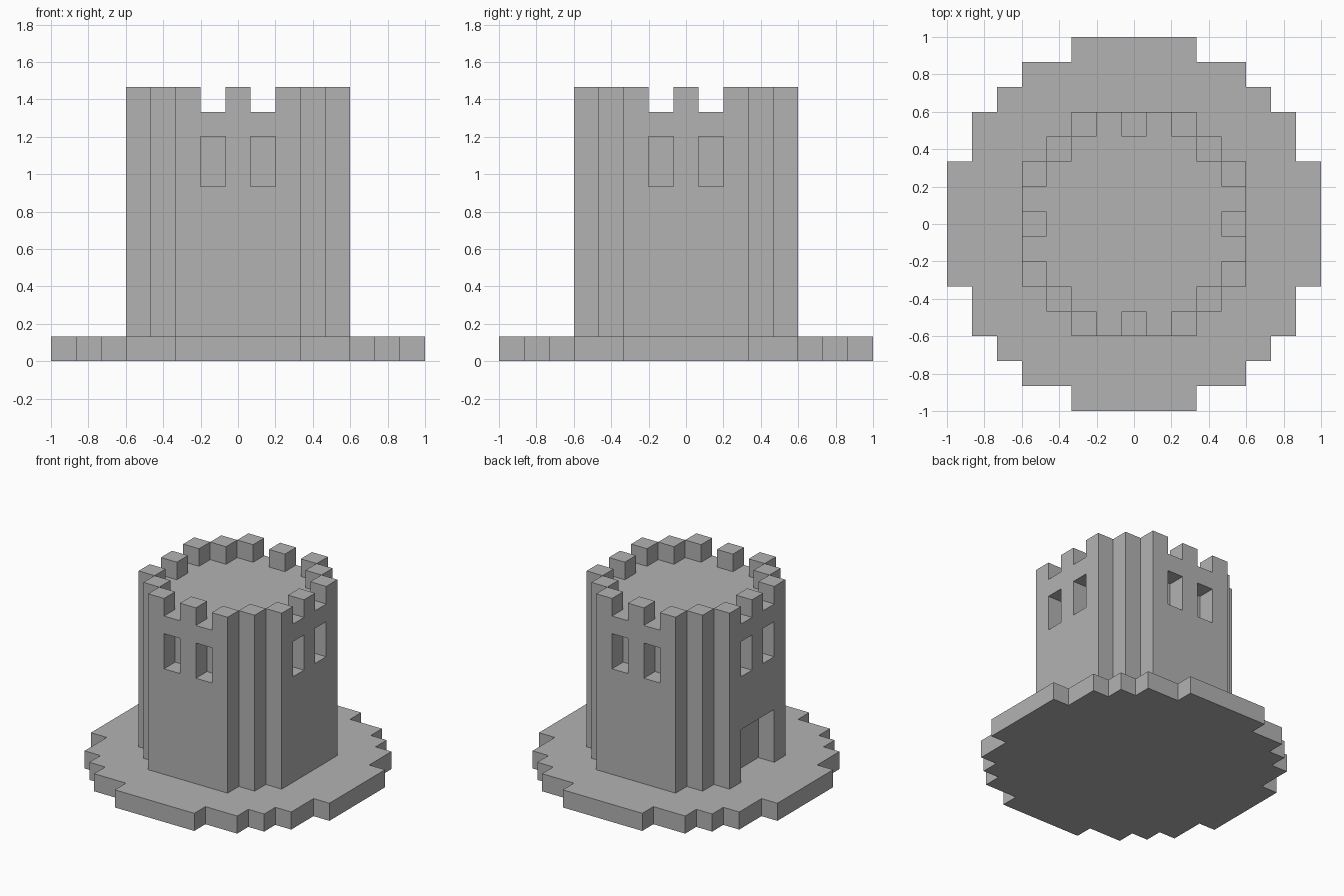
import bpy
import bmesh
from mathutils import Matrix, Vector

U = 2 / 15  # one block

if "Cube" in bpy.data.objects:
    bpy.data.objects.remove(bpy.data.objects["Cube"], do_unlink=True)

stone = bpy.data.materials.new("stone_grey")
stone.use_nodes = True
grey = (0.45, 0.45, 0.45, 1)
stone.diffuse_color = grey
stone.node_tree.nodes["Principled BSDF"].inputs["Base Color"].default_value = grey


def make_object(name, bm):
    bmesh.ops.recalc_face_normals(bm, faces=bm.faces)
    mesh = bpy.data.meshes.new(name)
    bm.to_mesh(mesh)
    bm.free()
    mesh.materials.append(stone)
    obj = bpy.data.objects.new(name, mesh)
    bpy.context.collection.objects.link(obj)
    return obj


def stepped_disc(name, quarter, z0, z1):
    """Extrude a stepped round outline, given one quarter of it in blocks."""
    bm = bmesh.new()
    outline = []
    for turn in range(4):
        rot = Matrix.Rotation(turn * 1.5707963, 3, "Z")
        outline += [rot @ Vector((x * U, y * U, z0 * U)) for x, y in quarter]
    face = bm.faces.new([bm.verts.new(p) for p in outline])
    new = bmesh.ops.extrude_face_region(bm, geom=[face])["geom"]
    top = [v for v in new if isinstance(v, bmesh.types.BMVert)]
    bmesh.ops.translate(bm, verts=top, vec=(0, 0, (z1 - z0) * U))
    return make_object(name, bm)


def add_box(bm, centre, size, turn=0):
    """Add a box in block units, turned in quarter turns around the tower."""
    mat = (Matrix.Rotation(turn * 1.5707963, 4, "Z")
           @ Matrix.Translation(Vector(centre) * U)
           @ Matrix.Diagonal((*(Vector(size) * U), 1)))
    return bmesh.ops.create_cube(bm, size=1, matrix=mat)["verts"]


# Base plate and tower body
stepped_disc("base_plate",
             [(7.5, -2.5), (7.5, 2.5), (6.5, 2.5), (6.5, 4.5), (5.5, 4.5),
              (5.5, 5.5), (4.5, 5.5), (4.5, 6.5), (2.5, 6.5)], 0, 1)
tower = stepped_disc("tower",
                     [(4.5, -2.5), (4.5, 2.5), (3.5, 2.5), (3.5, 3.5), (2.5, 3.5)],
                     1, 10)

# Window and door recesses, one block deep
bm = bmesh.new()
for turn in range(4):
    for side in (-1, 1):
        add_box(bm, (4.5, side, 8), (2, 1, 2), turn)
add_box(bm, (-4.5, 0, 2), (2, 3, 4))
cutter = make_object("recess_cutter", bm)
cutter.hide_render = True
cut = tower.modifiers.new("recesses", "BOOLEAN")
cut.operation = "DIFFERENCE"
cut.solver = "EXACT"
cut.object = cutter
bpy.context.view_layer.objects.active = tower
bpy.ops.object.modifier_apply(modifier=cut.name)
bpy.data.objects.remove(cutter, do_unlink=True)

# Battlements around the roof, open underneath
bm = bmesh.new()
for turn in range(4):
    for x, y in ((4, -2), (4, 0), (4, 2), (3, 3)):
        add_box(bm, (x, y, 10.5), (1, 1, 1), turn)
under = [f for f in bm.faces if f.calc_center_median().z < 10.1 * U]
bmesh.ops.delete(bm, geom=under, context="FACES_ONLY")
make_object("battlements", bm)
